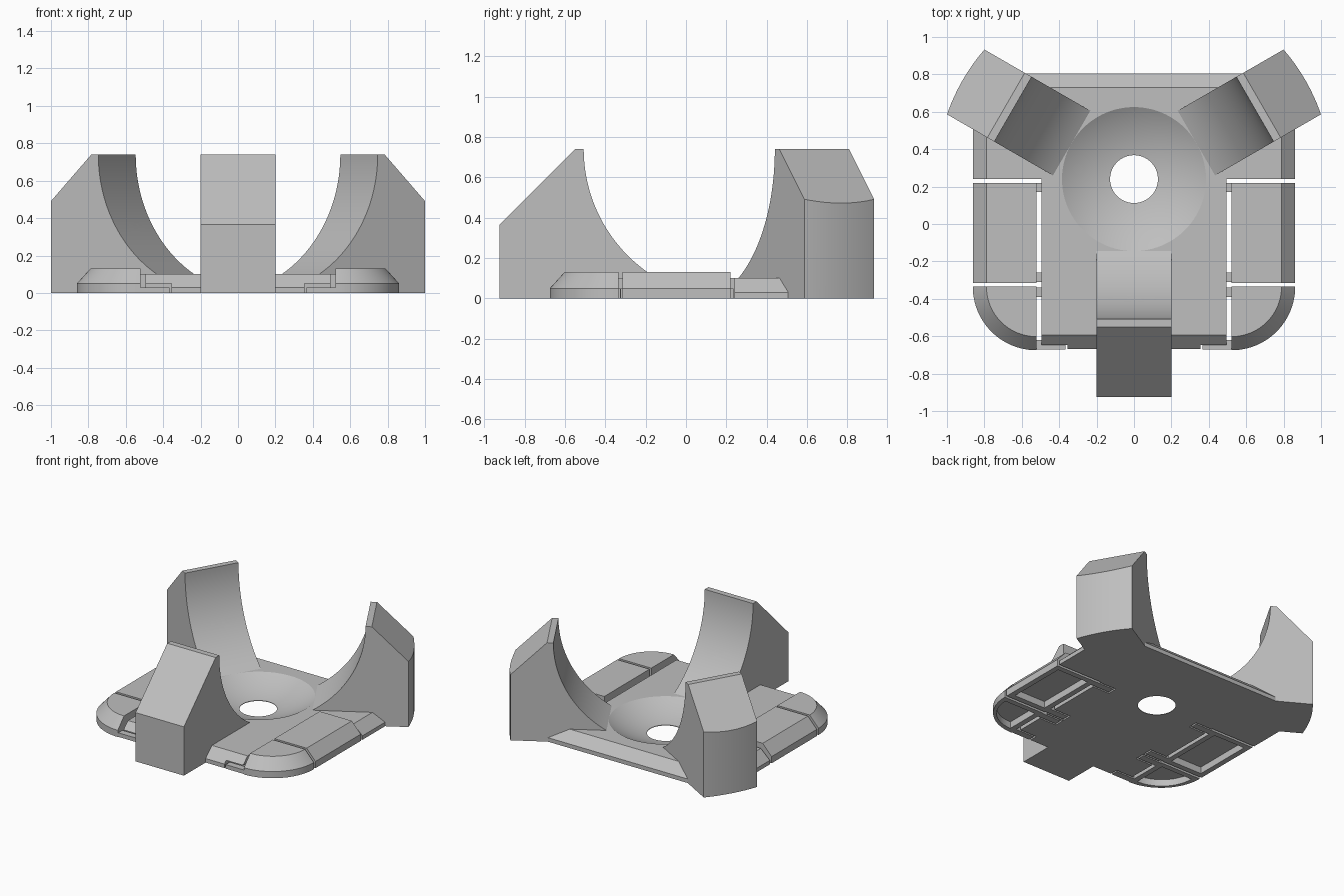
import bpy, bmesh, math
from mathutils import Matrix, Vector

if "Cube" in bpy.data.objects:
    bpy.data.objects.remove(bpy.data.objects["Cube"], do_unlink=True)

grey = bpy.data.materials.new("plain_grey")
grey.use_nodes = True
COLOUR = (0.52, 0.52, 0.52, 1)
grey.diffuse_color = COLOUR
grey.node_tree.nodes["Principled BSDF"].inputs["Base Color"].default_value = COLOUR

CENTRE = Vector((0, 0.24, 0))      # ball axis on the floor
BALL_R, BALL_Z = 0.747, 0.74
WIDTH = 0.2                        # half width of an arm


def make(name, bm, matrix=None):
    if matrix:
        bm.transform(matrix)
    bmesh.ops.recalc_face_normals(bm, faces=bm.faces)
    mesh = bpy.data.meshes.new(name)
    bm.to_mesh(mesh)
    bm.free()
    mesh.materials.append(grey)
    obj = bpy.data.objects.new(name, mesh)
    bpy.context.collection.objects.link(obj)
    return obj


def loft(name, rings, matrix=None):
    """Skin a stack of equal-length rings and cap both ends."""
    bm = bmesh.new()
    rows = [[bm.verts.new(p) for p in ring] for ring in rings]
    n = len(rows[0])
    for a, b in zip(rows, rows[1:]):
        for i in range(n):
            j = (i + 1) % n
            bm.faces.new((a[i], a[j], b[j], b[i]))
    bm.faces.new(rows[0])
    bm.faces.new(rows[-1])
    return make(name, bm, matrix)


def level(points, z):
    return [(x, y, z) for x, y in points]


def box(name, x0, x1, y0, y1, z0, z1):
    pts = [(x0, y0), (x1, y0), (x1, y1), (x0, y1)]
    return loft(name, [level(pts, z0), level(pts, z1)])


def cylinder(name, radius, depth, matrix, segments=64):
    bm = bmesh.new()
    bmesh.ops.create_cone(bm, cap_ends=True, segments=segments,
                          radius1=radius, radius2=radius, depth=depth)
    return make(name, bm, matrix)


def apply_modifiers(obj):
    bpy.context.view_layer.update()
    graph = bpy.context.evaluated_depsgraph_get()
    mesh = bpy.data.meshes.new_from_object(obj.evaluated_get(graph))
    obj.modifiers.clear()
    obj.data = mesh


def boolean(obj, tool, operation="DIFFERENCE"):
    mod = obj.modifiers.new("shape", "BOOLEAN")
    mod.operation, mod.object, mod.solver = operation, tool, "EXACT"
    apply_modifiers(obj)
    bpy.data.objects.remove(tool, do_unlink=True)


def mirror(obj):
    obj.modifiers.new("mirror", "MIRROR").use_mirror_merge = False
    apply_modifiers(obj)


# Base plate: T-shaped outline with a sloped rim
def plate_outline(inset):
    half = [(0.495, -0.668 + inset), (0.495, 0.24),
            (0.862 - inset, 0.24), (0.862 - inset, 0.805 - inset)]
    return half + [(-x, y) for x, y in reversed(half)]


plate = loft("base_plate", [level(plate_outline(0), 0), level(plate_outline(0), 0.03),
                            level(plate_outline(0.074), 0.1)])

# Round dish for the ball and the hole through its middle
bm = bmesh.new()
bmesh.ops.create_uvsphere(bm, u_segments=96, v_segments=96, radius=BALL_R)
boolean(plate, make("dish_cutter", bm, Matrix.Translation(CENTRE + Vector((0, 0, BALL_Z)))))
boolean(plate, cylinder("hole_cutter", 0.128, 1, Matrix.Translation(CENTRE)))

# Latch tabs (front to back) and their pockets under the plate
TABS = [(-0.67, -0.62), (-0.39, -0.34), (-0.31, -0.26), (0.17, 0.22)]
for y0, y1 in TABS:
    for s in (-1, 1):
        xs = sorted((s * 0.355, s * 0.6))
        boolean(plate, box("pocket_cutter", *xs, y0 - 0.012, y1 + 0.012, -0.05, 0.05))
    mirror(box("latch_tab", 0.367, 0.54, y0, y1, 0, 0.03))


# Front corner buttons: quarter rounds, hollow below
def quarter(cx, cy, r):
    arc = [(cx + r * math.cos(a), cy - r * math.sin(a))
           for a in (math.pi / 2 * i / 24 for i in range(25))]
    return [(cx, cy)] + arc


corner = loft("front_button", [level(quarter(0.522, -0.335, r), z)
                               for r, z in ((0.34, 0), (0.34, 0.05), (0.267, 0.13))])
hollow = quarter(0.562, -0.375, 0.26)
boolean(corner, loft("hollow_cutter", [level(hollow, -0.05), level(hollow, 0.05)]))
mirror(corner)


# Side buttons: straight, sloped on the outside, hollow below
def side_outline(x):
    return [(0.522, -0.315), (x, -0.315), (x, 0.22), (0.522, 0.22)]


side = loft("side_button", [level(side_outline(x), z)
                            for x, z in ((0.862, 0), (0.862, 0.05), (0.789, 0.13))])
boolean(side, box("hollow_cutter", 0.562, 0.822, -0.275, 0.18, -0.05, 0.05))
mirror(side)


# Arms: curved inner face, sloped top corner, slanted bore
def arm(name, degrees, reach, rounded):
    low = math.asin(0.385 / BALL_R)
    profile = [(0.385, 0)]
    for i in range(33):
        a = low + (math.pi / 2 - low) * i / 32
        profile.append((BALL_R * math.sin(a), BALL_Z - BALL_R * math.cos(a)))
    profile += [(0.79, BALL_Z), (reach, BALL_Z + 0.79 - reach), (reach, 0)]
    place = Matrix.Translation(CENTRE) @ Matrix.Rotation(math.radians(degrees), 4, "Z")
    obj = loft(name, [[(r, t, z) for r, z in profile] for t in (-WIDTH, WIDTH)], place)
    if rounded:
        boolean(obj, cylinder("round_cutter", 1.058, 3, Matrix.Translation(CENTRE), 160),
                "INTERSECT")
    top, foot = Vector((0.64, 0, 0.355)), Vector((0.97, 0, 0))
    aim = (foot - top).to_track_quat("Z", "Y").to_matrix().to_4x4()
    bore = place @ Matrix.Translation((top + foot) / 2) @ aim
    boolean(obj, cylinder("bore_cutter", 0.033, 0.75, bore, 32))


arm("front_arm", -90, 1.165, False)
arm("left_rear_arm", 30, 1.2, True)
arm("right_rear_arm", 150, 1.2, True)

# Smooth the curved faces and keep the corners crisp
bpy.context.view_layer.update()
bpy.ops.object.select_all(action="DESELECT")
for obj in bpy.context.scene.objects:
    if obj.type == "MESH" and grey.name in obj.data.materials:
        obj.select_set(True)
        bpy.context.view_layer.objects.active = obj
bpy.ops.object.shade_smooth_by_angle(angle=math.radians(20))
